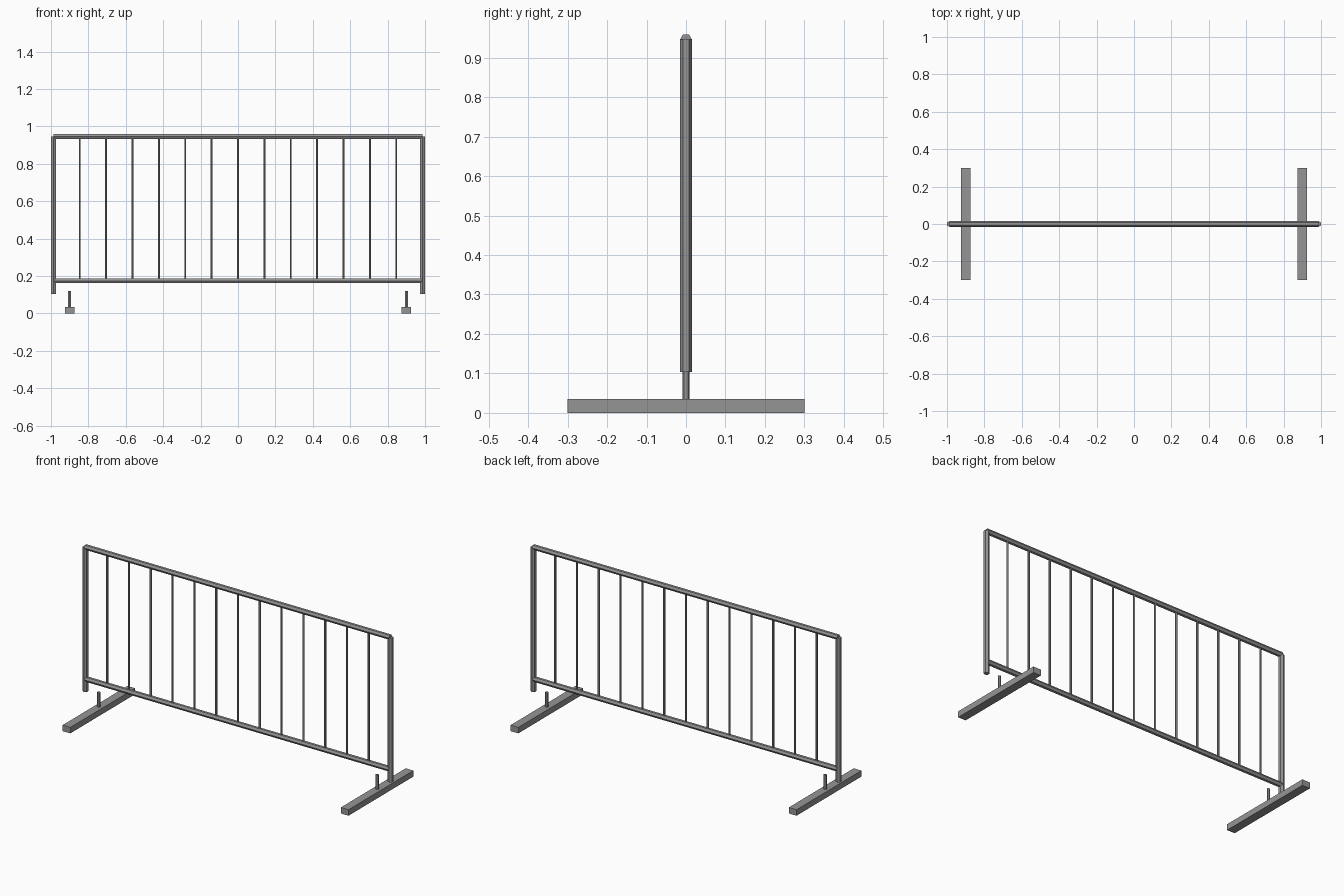
import bpy, math

if "Cube" in bpy.data.objects:
    bpy.data.objects.remove(bpy.data.objects["Cube"])

steel = bpy.data.materials.new("galvanised grey")
steel.diffuse_color = (0.3, 0.3, 0.3, 1)
steel.use_nodes = True
steel.node_tree.nodes["Principled BSDF"].inputs["Base Color"].default_value = steel.diffuse_color

POST_X, TOP_Z, LOW_Z = 0.987, 0.946, 0.175


def tube(name, radius, length, loc, along_x=False):
    """Six-sided flat-shaded bar, upright or lying along x."""
    rot = (0, math.pi / 2, 0) if along_x else (0, 0, 0)
    bpy.ops.mesh.primitive_cylinder_add(vertices=6, radius=radius, depth=length,
                                        location=loc, rotation=rot)
    ob = bpy.context.object
    ob.name = name
    ob.data.materials.append(steel)


# Frame: top and bottom rails
for name, z in (("top_rail", TOP_Z), ("bottom_rail", LOW_Z)):
    tube(name, 0.015, 2 * POST_X, (0, 0, z), along_x=True)

# Upright infill bars
for i in range(1, 14):
    x = -POST_X + i * 2 * POST_X / 14
    tube(f"infill_bar_{i}", 0.006, TOP_Z - LOW_Z, (x, 0, (TOP_Z + LOW_Z) / 2))

for side, s in (("left", -1), ("right", 1)):
    # End post
    tube(f"{side}_post", 0.015, TOP_Z - 0.103, (s * POST_X, 0, (TOP_Z + 0.103) / 2))
    # Short peg standing on the foot
    tube(f"{side}_peg", 0.009, 0.1, (s * 0.9, 0, 0.07))
    # Foot bar
    bpy.ops.mesh.primitive_cube_add(size=1, location=(s * 0.9, 0, 0.0175))
    foot = bpy.context.object
    foot.name = f"{side}_foot"
    foot.scale = (0.05, 0.6, 0.035)
    foot.data.materials.append(steel)
